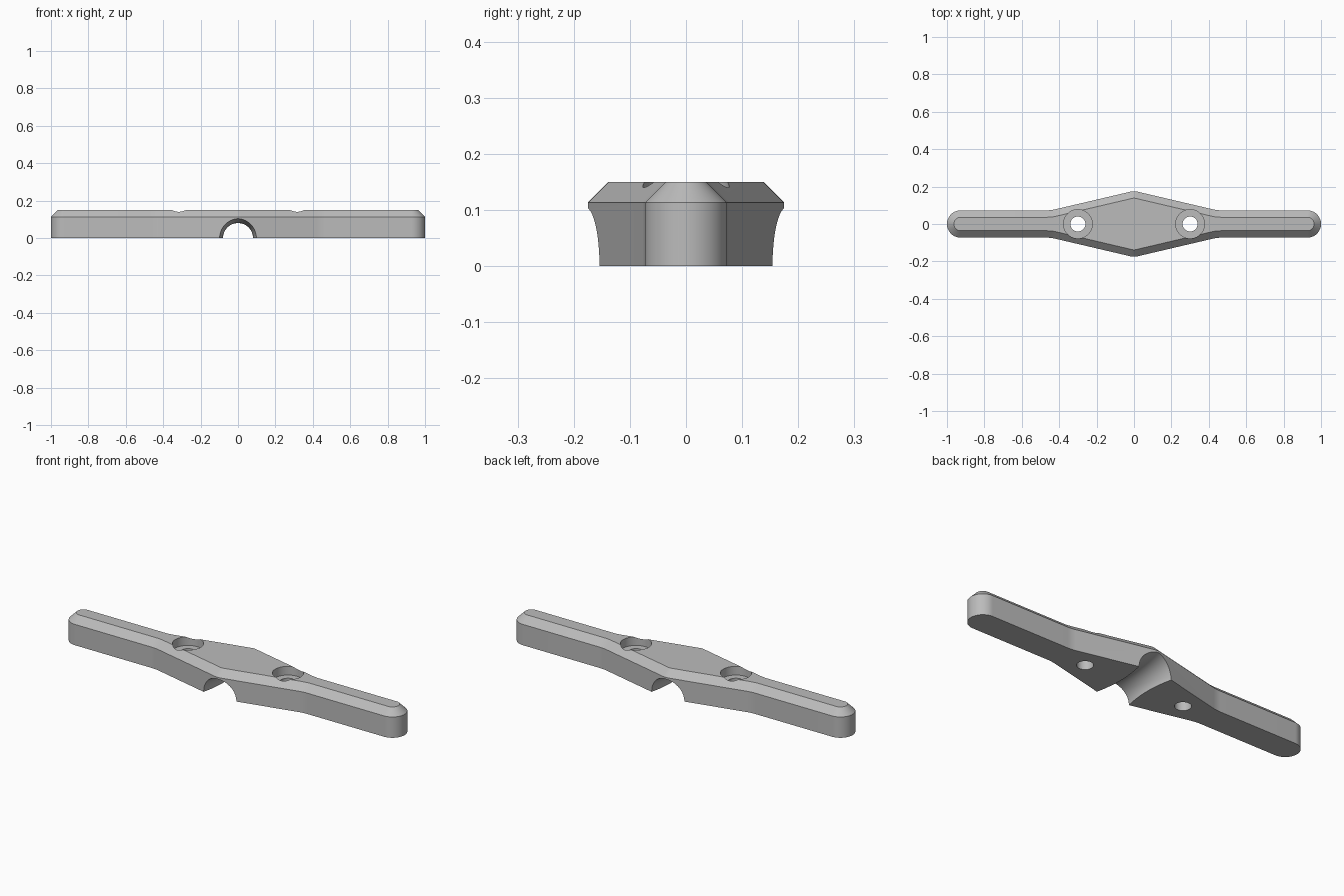
import bpy, bmesh, math
from mathutils import Matrix

cube = bpy.data.objects.get("Cube")
if cube:
    bpy.data.objects.remove(cube, do_unlink=True)

HEIGHT, CHAMFER = 0.15, 0.037
ARM, PEAK, WAIST_X = 0.073, 0.175, 0.445   # half widths and waist position
WAIST_R, PEAK_R = 0.2, 0.08                # fillet radii

grey = bpy.data.materials.new("plain grey")
grey.use_nodes = True
colour = (0.5, 0.5, 0.5, 1)
grey.diffuse_color = colour
grey.node_tree.nodes["Principled BSDF"].inputs["Base Color"].default_value = colour


def make_object(name, bm):
    bmesh.ops.recalc_face_normals(bm, faces=bm.faces)
    mesh = bpy.data.meshes.new(name)
    bm.to_mesh(mesh)
    bm.free()
    mesh.materials.append(grey)
    obj = bpy.data.objects.new(name, mesh)
    bpy.context.collection.objects.link(obj)
    return obj


def skin(bm, rings):
    """Close a stack of equal point rings into a solid."""
    loops = [[bm.verts.new(p) for p in ring] for ring in rings]
    n = len(loops[0])
    for a, b in zip(loops, loops[1:]):
        for i in range(n):
            j = (i + 1) % n
            bm.faces.new((a[i], a[j], b[j], b[i]))
    bm.faces.new(loops[0])
    bm.faces.new(loops[-1])


def arc(cx, cy, radius, start, end, steps):
    """Points with outward normals; a negative radius gives a concave arc."""
    for i in range(steps + 1):
        t = start + (end - start) * i / steps
        n = (math.cos(t), math.sin(t))
        yield (cx + radius * n[0], cy + radius * n[1], *n)


# Quarter outline: rounded end, waist fillet, centre peak
right = math.pi / 2
slope = math.atan((PEAK - ARM) / WAIST_X)
quarter = list(arc(1 - ARM, 0, ARM, 0, right, 16))
quarter += arc(WAIST_X + WAIST_R * math.tan(slope / 2), ARM + WAIST_R,
               -WAIST_R, right, right - slope, 6)
quarter += arc(0, PEAK - PEAK_R, PEAK_R, right - slope, right, 6)

# Mirror the quarter into the full outline
half = quarter + [(-x, y, -nx, ny) for x, y, nx, ny in quarter[-2::-1]]
outline = half + [(x, -y, nx, -ny) for x, y, nx, ny in half[-2:0:-1]]


def ring(z, inset):
    return [(x - nx * inset, y - ny * inset, z) for x, y, nx, ny in outline]


# Bar with a chamfered top edge
bm = bmesh.new()
skin(bm, [ring(0, 0), ring(HEIGHT - CHAMFER, 0), ring(HEIGHT, CHAMFER)])
body = make_object("cleat_body", bm)


def lathe(name, profile, x=0, along_y=False, sides=64):
    """Turned cutter from (radius, axial position) pairs."""
    bm = bmesh.new()
    skin(bm, [[(r * math.cos(math.tau * i / sides),
                r * math.sin(math.tau * i / sides), h) for i in range(sides)]
              for r, h in profile])
    if along_y:
        bm.transform(Matrix.Rotation(-right, 4, "X"))
    bm.transform(Matrix.Translation((x, 0, 0)))
    obj = make_object(name, bm)
    obj.hide_render = True
    return obj


# Flared rope channel and two counterbored screw holes
flare = [0.22 * (i / 12 - 1) for i in range(25)]
cutters = [lathe("rope_channel_cutter",
                 [(0.08 + 0.022 * (y / 0.17) ** 2, y) for y in flare], along_y=True)]
for side, x in (("left", 0.3), ("right", -0.3)):
    floor = HEIGHT - 0.047
    cutters.append(lathe(side + "_screw_hole_cutter",
                         [(0.04, -0.1), (0.04, floor), (0.077, floor), (0.077, 0.25)], x))

bpy.ops.object.select_all(action="DESELECT")
bpy.context.view_layer.objects.active = body
body.select_set(True)
for cutter in cutters:
    mod = body.modifiers.new(cutter.name, "BOOLEAN")
    mod.operation = "DIFFERENCE"
    mod.solver = "EXACT"
    mod.object = cutter
    bpy.ops.object.modifier_apply(modifier=mod.name)
    bpy.data.objects.remove(cutter, do_unlink=True)

bpy.ops.object.shade_smooth_by_angle(angle=math.radians(30))
